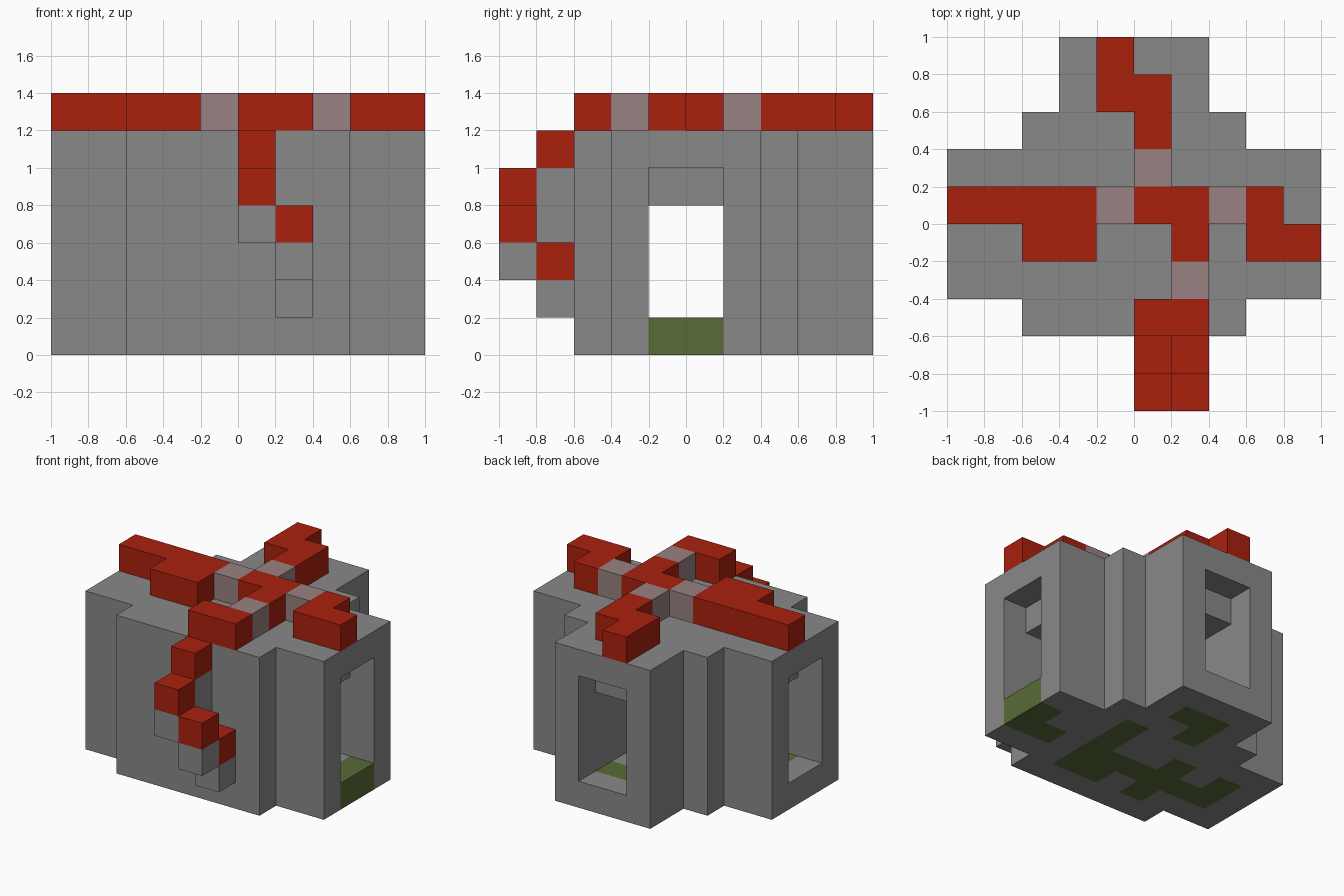
import bpy, bmesh
from mathutils import Vector

if "Cube" in bpy.data.objects:
    bpy.data.objects.remove(bpy.data.objects["Cube"], do_unlink=True)

U = 0.2  # edge length of one block


def material(name, rgb):
    m = bpy.data.materials.new(name)
    m.use_nodes = True
    m.diffuse_color = (*rgb, 1)
    m.node_tree.nodes["Principled BSDF"].inputs["Base Color"].default_value = (*rgb, 1)
    return m


stone = material("stone grey", (0.25, 0.25, 0.25))
red = material("molten red", (0.40, 0.015, 0.004))
pink = material("dusty pink", (0.32, 0.22, 0.22))
moss = material("moss green", (0.10, 0.145, 0.038))


def box(x0, x1, y0, y1, z0, z1):
    """Cells of a block, upper limits excluded."""
    return {(x, y, z) for x in range(x0, x1) for y in range(y0, y1) for z in range(z0, z1)}


def plate(z, *rects):
    return set().union(*(box(*r, z, z + 1) for r in rects))


# Stone walls: square core, side arms and a back arm
walls = box(-3, 3, -3, 3, 0, 6) | box(-5, 5, -2, 2, 0, 6) | box(-2, 2, 3, 5, 0, 6)

# Hollow inside: central room, passages and taller doorways
walls -= box(-2, 2, -2, 2, 1, 5)
walls -= box(-4, 4, -1, 1, 1, 4) | box(-1, 1, 0, 4, 1, 4)
walls -= box(-5, -4, -1, 1, 1, 5) | box(4, 5, -1, 1, 1, 5) | box(-1, 1, 4, 5, 1, 5)

# Mossy patches in the floor
floor_moss = plate(0, (4, 5, -1, 1), (3, 4, -1, 0),
                   (-1, 1, 3, 4), (-1, 0, 2, 3),
                   (1, 2, -2, 2), (0, 1, -2, 0), (-1, 0, -1, 0),
                   (-2, -1, -2, 1), (-3, -2, -1, 0), (-4, -3, -1, 1))

# Red streams on the roof, with pale blocks between them
roof_stream = plate(6, (-5, -1, 0, 1), (-3, -1, -1, 0), (0, 2, 0, 1), (1, 2, -1, 0),
                    (3, 4, 0, 1), (3, 5, -1, 0), (0, 2, -3, -2),
                    (0, 1, 2, 3), (-1, 1, 3, 4), (-1, 0, 4, 5))
roof_pale = plate(6, (-1, 0, 0, 1), (2, 3, 0, 1), (1, 2, -2, -1), (0, 1, 1, 2))

# Red steps down the front, each on a stone support
front_steps = {(0, -4, 5), (0, -5, 4), (1, -5, 3), (1, -4, 2)}
step_supports = {(x, y, z - 1) for x, y, z in front_steps} | {(0, -4, 3)}

parts = [
    ("stone_walls", walls - floor_moss, stone),
    ("floor_moss", floor_moss, moss),
    ("roof_stream", roof_stream, red),
    ("roof_pale_blocks", roof_pale, pink),
    ("front_steps", front_steps, red),
    ("step_supports", step_supports, stone),
]
filled = set().union(*(cells for _, cells, _ in parts))


def build(name, cells, mat):
    """Skin the cells, leaving out faces hidden by a neighbour."""
    bm = bmesh.new()
    for c in sorted(cells):
        mid = Vector(c) + Vector((0.5, 0.5, 0.5))
        for axis in range(3):
            for s in (-1, 1):
                n = Vector((0, 0, 0))
                n[axis] = s
                if tuple(int(v) for v in Vector(c) + n) in filled:
                    continue
                a = Vector((0, 0, 0))
                a[(axis + 1) % 3] = 1
                b = n.cross(a)
                corners = [a + b, b - a, -a - b, a - b]
                bm.faces.new([bm.verts.new((mid + (n + k) / 2) * U) for k in corners])
    bmesh.ops.remove_doubles(bm, verts=bm.verts, dist=0.001)
    bmesh.ops.dissolve_limit(bm, angle_limit=0.01, verts=bm.verts, edges=bm.edges)
    me = bpy.data.meshes.new(name)
    bm.to_mesh(me)
    bm.free()
    me.materials.append(mat)
    bpy.context.collection.objects.link(bpy.data.objects.new(name, me))


for part in parts:
    build(*part)
